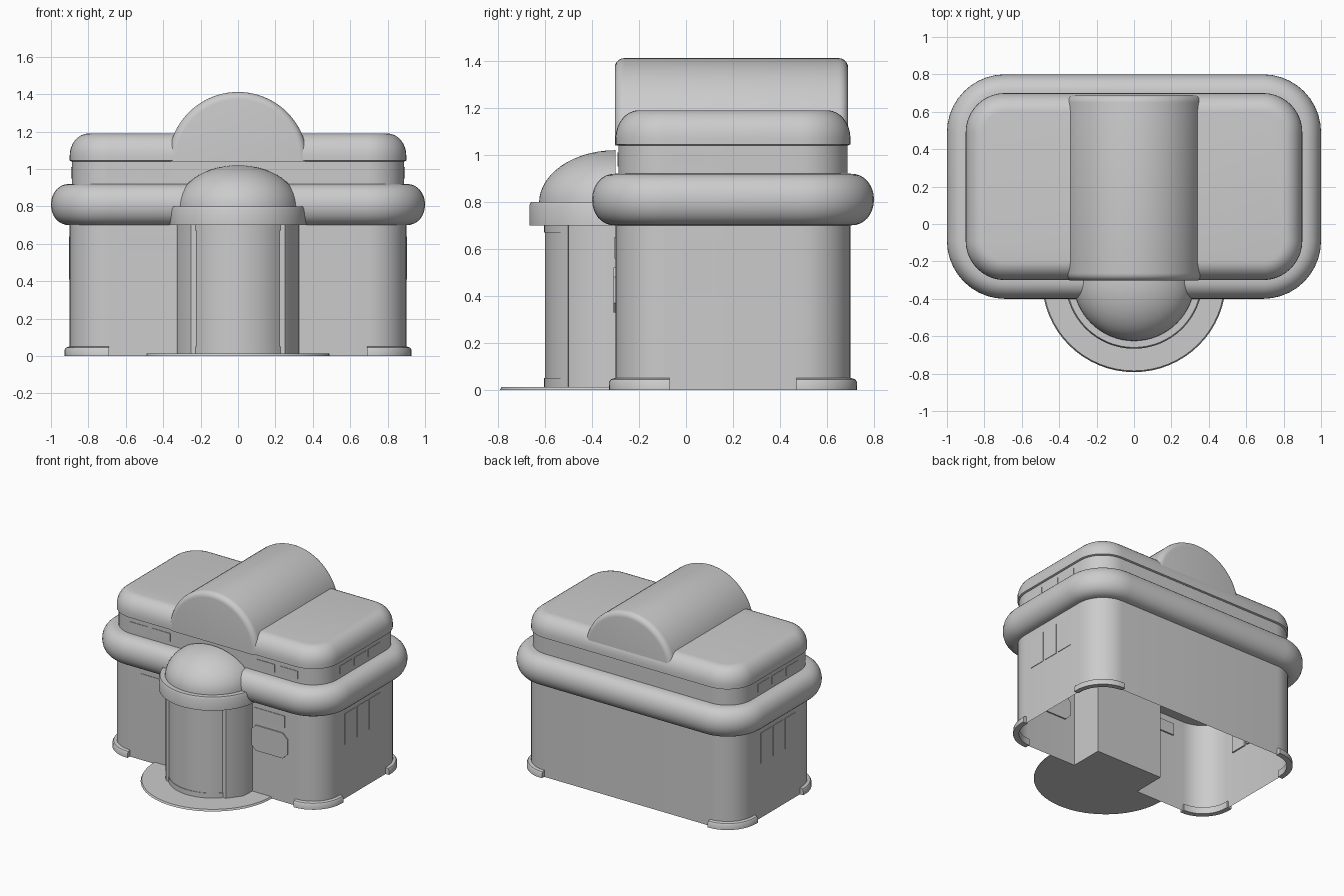
import bpy, bmesh
from math import sin, cos, pi

if "Cube" in bpy.data.objects:
    bpy.data.objects.remove(bpy.data.objects["Cube"])


def finish(name, bm, angle=0.6):
    bmesh.ops.remove_doubles(bm, verts=bm.verts, dist=1e-5)
    bmesh.ops.recalc_face_normals(bm, faces=bm.faces)
    me = bpy.data.meshes.new(name)
    bm.to_mesh(me)
    bm.free()
    ob = bpy.data.objects.new(name, me)
    bpy.context.collection.objects.link(ob)
    bpy.ops.object.select_all(action='DESELECT')
    ob.select_set(True)
    bpy.context.view_layer.objects.active = ob
    bpy.ops.object.shade_smooth_by_angle(angle=angle)
    return ob


def loft(name, loops, start=True, end=True):
    """Skin a stack of closed loops, with optional end caps."""
    bm = bmesh.new()
    rows = [[bm.verts.new(p) for p in lp] for lp in loops]
    n = len(rows[0])
    for a, b in zip(rows, rows[1:]):
        for i in range(n):
            j = (i + 1) % n
            bm.faces.new((a[i], a[j], b[j], b[i]))
    if start:
        bm.faces.new(rows[0])
    if end:
        bm.faces.new(rows[-1])
    return finish(name, bm)


def rounded(d, z, n=10):
    """Building footprint offset outward by d."""
    r = max(0.21 + d, 0.01)
    pts = []
    for k, (sx, cy) in enumerate([(1, 0.49), (-1, 0.49), (-1, -0.09), (1, -0.09)]):
        for i in range(n + 1):
            a = (k + i / n) * pi / 2
            pts.append((sx * 0.69 + r * cos(a), cy + r * sin(a), z))
    return pts


def half_disc(r, z, n=32):
    return [(r * cos(pi + pi * i / n), -0.3 + r * sin(pi + pi * i / n), z) for i in range(n + 1)]


def prism(name, pts, z0, z1):
    return loft(name, [[(x, y, z) for x, y in pts] for z in (z0, z1)])


def box(name, x0, x1, y0, y1, z0, z1):
    return prism(name, [(x0, y0), (x1, y0), (x1, y1), (x0, y1)], z0, z1)


# Wall shell, open underneath
loft("walls", [rounded(0, 0), rounded(0, 0.71)], False, False)

# Bulging eave all around
loft("eave", [rounded(0.1 * sin(pi * i / 16) ** 0.9 if 0 < i < 16 else 0,
                      0.81 - 0.11 * cos(pi * i / 16)) for i in range(17)])

# Recessed band and pillow-edged roof
loft("upper_band", [rounded(-0.012, 0.91), rounded(-0.012, 1.05)], False, False)
loft("roof", [rounded(-0.012, 1.04), rounded(0, 1.045)] +
     [rounded(-0.1 + 0.1 * cos(pi / 2 * i / 8), 1.07 + 0.12 * sin(pi / 2 * i / 8)) for i in range(9)])

# Barrel vault over the middle
def arch(r, y, n=40):
    return [(r * cos(pi * i / n), y, 1.04 + r * sin(pi * i / n)) for i in range(n + 1)]

bev = [(0.04 * (1 - sin(pi / 2 * i / 5)), 0.04 * (1 - cos(pi / 2 * i / 5))) for i in range(6)]
loft("barrel_vault", [arch(0.372 - a, -0.303 + b) for a, b in bev] +
     [arch(0.372 - a, 0.69 - b) for a, b in reversed(bev)])

# Corner feet
def foot(sx, front, d, z, n=10):
    r = 0.21 + d
    cy, s = (-0.09, -1) if front else (0.49, 1)
    pts = [(0.69, cy + s * 0.2), (0.69, cy + s * r)]
    pts += [(0.7 + (r - 0.01) * sin(pi / 2 * i / n), cy + s * r * cos(pi / 2 * i / n)) for i in range(n + 1)]
    pts += [(0.69 + r, cy - s * 0.02), (0.69 + 0.2, cy - s * 0.02)]
    pts += [(0.69 + 0.2 * cos(pi / 2 * i / n), cy + s * 0.2 * sin(pi / 2 * i / n)) for i in range(n)]
    return [(sx * x, y, z) for x, y in pts]

for sx in (-1, 1):
    for front in (True, False):
        loft("corner_foot", [foot(sx, front, d, z) for d, z in
                             [(0.028, 0), (0.027, 0.035), (0.02, 0.045), (0.005, 0.05)]])

# Entrance: inner lobby, bowed door with trims, side jambs
box("lobby", -0.28, 0.28, -0.31, -0.05, 0, 0.7)

def bow(r, half, n=16):
    e = [half * (2 * i / n - 1) for i in range(n + 1)]
    return [(x, -0.3 - (r * r - x * x) ** 0.5) for x in e]

jambs = [(-0.33, -0.3), (-0.325, -0.4), (-0.25, -0.5)]
prism("porch_body", jambs + bow(0.3, 0.222) + [(-x, y) for x, y in reversed(jambs)], 0.005, 0.7)
for z0, z1 in ((0.012, 0.05), (0.67, 0.7)):
    prism("door_trim", bow(0.304, 0.228) + [(0.228, -0.48), (-0.228, -0.48)], z0, z1)

# Porch canopy ring, dome and front step
loft("canopy_ring", [half_disc(0.367, 0.7), half_disc(0.367, 0.785), half_disc(0.36, 0.8)])
loft("dome", [half_disc(0.325 * cos(pi / 2 * i / 14) + 0.0005, 0.795 + 0.225 * sin(pi / 2 * i / 14))
              for i in range(15)])
loft("front_step", [half_disc(0.492, 0), half_disc(0.485, 0.013)])

# Thin window panels on front and sides, and in the upper band
for s in (-1, 1):
    a, b = sorted((s * 0.343, s * 0.6))
    box("front_window", a, b, -0.304, -0.29, 0.56, 0.65)
    a, b = sorted((s * 0.89, s * 0.904))
    for y0, y1 in ((-0.02, 0.11), (0.13, 0.25), (0.27, 0.4)):
        box("side_window", a, b, y0, y1, 0.41, 0.64)
    a, b = sorted((s * 0.875, s * 0.892))
    for y0 in (-0.06, 0.11, 0.28):
        box("band_side_window", a, b, y0, y0 + 0.14, 0.95, 1.01)
    for x0 in (0.36, 0.55):
        a, b = sorted((s * x0, s * (x0 + 0.15)))
        box("band_front_window", a, b, -0.292, -0.28, 0.95, 1.01)

# Chamfered wall plate right of the door
cx, cz, w, h, c = 0.475, 0.425, 0.152, 0.095, 0.04
octo = [(w, h - c), (w - c, h), (c - w, h), (-w, h - c), (-w, c - h), (c - w, -h), (w - c, -h), (w, c - h)]
loft("wall_plate", [[(cx + x, y, cz + z) for x, z in octo] for y in (-0.29, -0.308)])
